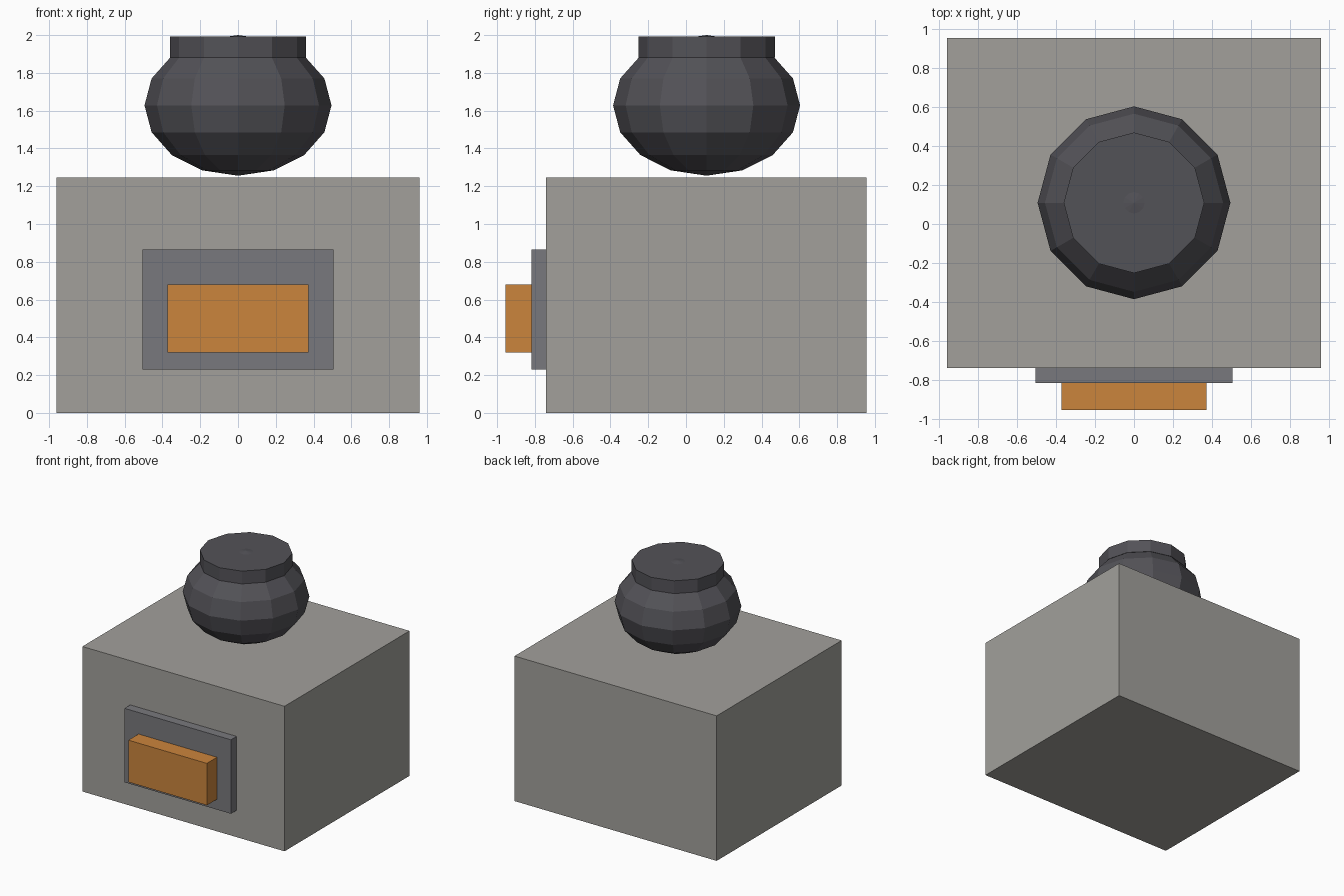
import bpy
from mathutils import Vector

cube = bpy.data.objects.get("Cube")
if cube:
    bpy.data.objects.remove(cube, do_unlink=True)


def make_material(name, rgb):
    mat = bpy.data.materials.new(name)
    mat.use_nodes = True
    color = (*rgb, 1.0)
    mat.diffuse_color = color
    mat.node_tree.nodes["Principled BSDF"].inputs["Base Color"].default_value = color
    return mat


def finish(name, mat):
    obj = bpy.context.object
    obj.name = obj.data.name = name
    obj.data.materials.append(mat)
    bpy.ops.object.transform_apply(location=False, rotation=False, scale=True)
    return obj


def box(name, low, high, mat):
    low, high = Vector(low), Vector(high)
    bpy.ops.mesh.primitive_cube_add(size=1, location=(low + high) / 2)
    bpy.context.object.scale = high - low
    return finish(name, mat)


stone = make_material("warm grey stone", (0.36, 0.352, 0.33))
iron = make_material("mid grey iron", (0.19, 0.19, 0.205))
ember = make_material("ember orange", (0.60, 0.235, 0.046))
dark = make_material("dark pot iron", (0.086, 0.084, 0.096))

# Stove body, door plate and glowing block on the front
box("stove_body", (-0.96, -0.74, 0), (0.96, 0.955, 1.245), stone)
box("door_plate", (-0.505, -0.817, 0.23), (0.505, -0.74, 0.865), iron)
box("fire_block", (-0.373, -0.955, 0.32), (0.373, -0.817, 0.68), ember)

# Squashed faceted pot
pot_y = 0.109
bpy.ops.mesh.primitive_uv_sphere_add(segments=12, ring_count=8, radius=0.495,
                                     location=(0, pot_y, 1.628))
bpy.context.object.scale.z = 0.752
finish("pot_bowl", dark)

# Collar on the pot, with the crown of the bowl just showing through
bpy.ops.mesh.primitive_cylinder_add(vertices=12, radius=0.361, depth=0.11,
                                    location=(0, pot_y, 1.937))
finish("pot_collar", dark)
